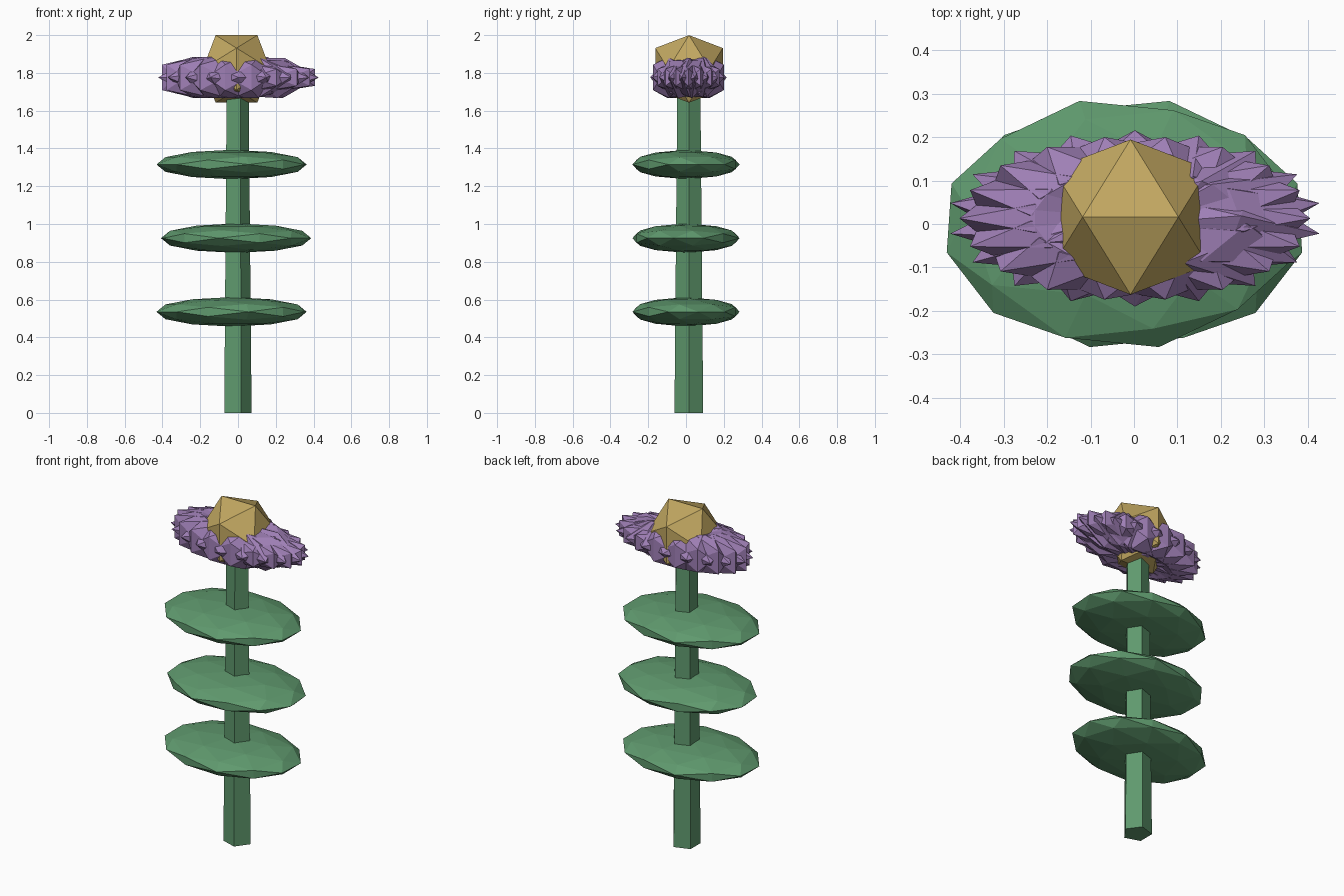
import bpy, bmesh
from math import radians, cos
from mathutils import Matrix

if "Cube" in bpy.data.objects:
    bpy.data.objects.remove(bpy.data.objects["Cube"])


def material(name, rgb):
    m = bpy.data.materials.new(name)
    m.diffuse_color = (*rgb, 1)
    m.use_nodes = True
    m.node_tree.nodes["Principled BSDF"].inputs["Base Color"].default_value = m.diffuse_color
    return m


GREEN = material("leaf_green", (0.115, 0.32, 0.155))
PURPLE = material("petal_purple", (0.35, 0.215, 0.47))
GOLD = material("centre_gold", (0.54, 0.39, 0.12))

# turns an icosphere so that an edge along x, not a corner, faces up
EDGE_UP = Matrix.Rotation(radians(-31.717), 4, 'Y')


def finish(name, bm, mat):
    mesh = bpy.data.meshes.new(name)
    bm.to_mesh(mesh)
    bm.free()
    mesh.materials.append(mat)
    bpy.context.collection.objects.link(bpy.data.objects.new(name, mesh))


def ico(bm, detail, matrix):
    bmesh.ops.create_icosphere(bm, subdivisions=detail, radius=1, matrix=matrix)


def place(x, y, z):
    return Matrix.Translation((x, y, z))


def scale(x, y, z):
    return Matrix.Diagonal((x, y, z, 1))


def spin(deg, axis='Z'):
    return Matrix.Rotation(radians(deg), 4, axis)


# five-sided tapered stem, one corner towards +x
bm = bmesh.new()
rings = []
for r, z in ((0.08, 0), (0.064, 1.75)):
    rings.append([bm.verts.new((place(-0.008, 0.015, 0) @ spin(72 * k) @ place(r, 0, z)).translation)
                  for k in range(5)])
low, high = rings
for k in range(5):
    n = (k + 1) % 5
    bm.faces.new((low[k], low[n], high[n], high[k]))
bm.faces.new(low[::-1])
bm.faces.new(high)
finish("stem", bm, GREEN)

# three flattened leaf discs, alternately turned
for i in range(3):
    side = -1 if i == 1 else 1
    bm = bmesh.new()
    ico(bm, 2, place(-0.01 if i == 1 else -0.034, 0, 0.535 + 0.39 * i)
        @ scale(0.408, 0.291, 0.078) @ spin(13 * side) @ EDGE_UP)
    finish(f"leaf_{i + 1}", bm, GREEN)

# rosette squeezed front to back: pointed petals with blunt ones between
bm = bmesh.new()
COUNT = 18
STEP = 360 / COUNT
squeeze = place(0.002, 0.013, 1.776) @ scale(1, 0.47, 1)
for k in range(COUNT):
    a = STEP * (k + 0.5)
    ico(bm, 1, squeeze @ spin(a) @ place(0.082, 0, 0)
        @ scale(0.35, 0.2, 0.122) @ spin(18 * k, 'X') @ spin(90, 'Y'))
    a = STEP * k
    thick = 0.085 if cos(radians(a)) > 0.3 else 0.128
    ico(bm, 1, squeeze @ spin(a) @ place(0.23, 0, 0)
        @ scale(0.205, 0.13, thick) @ spin(90, 'X') @ EDGE_UP)
finish("petals", bm, PURPLE)

# golden flower centre
bm = bmesh.new()
ico(bm, 1, place(-0.008, 0.016, 1.821) @ scale(0.21, 0.21, 0.21) @ EDGE_UP)
finish("flower_centre", bm, GOLD)
